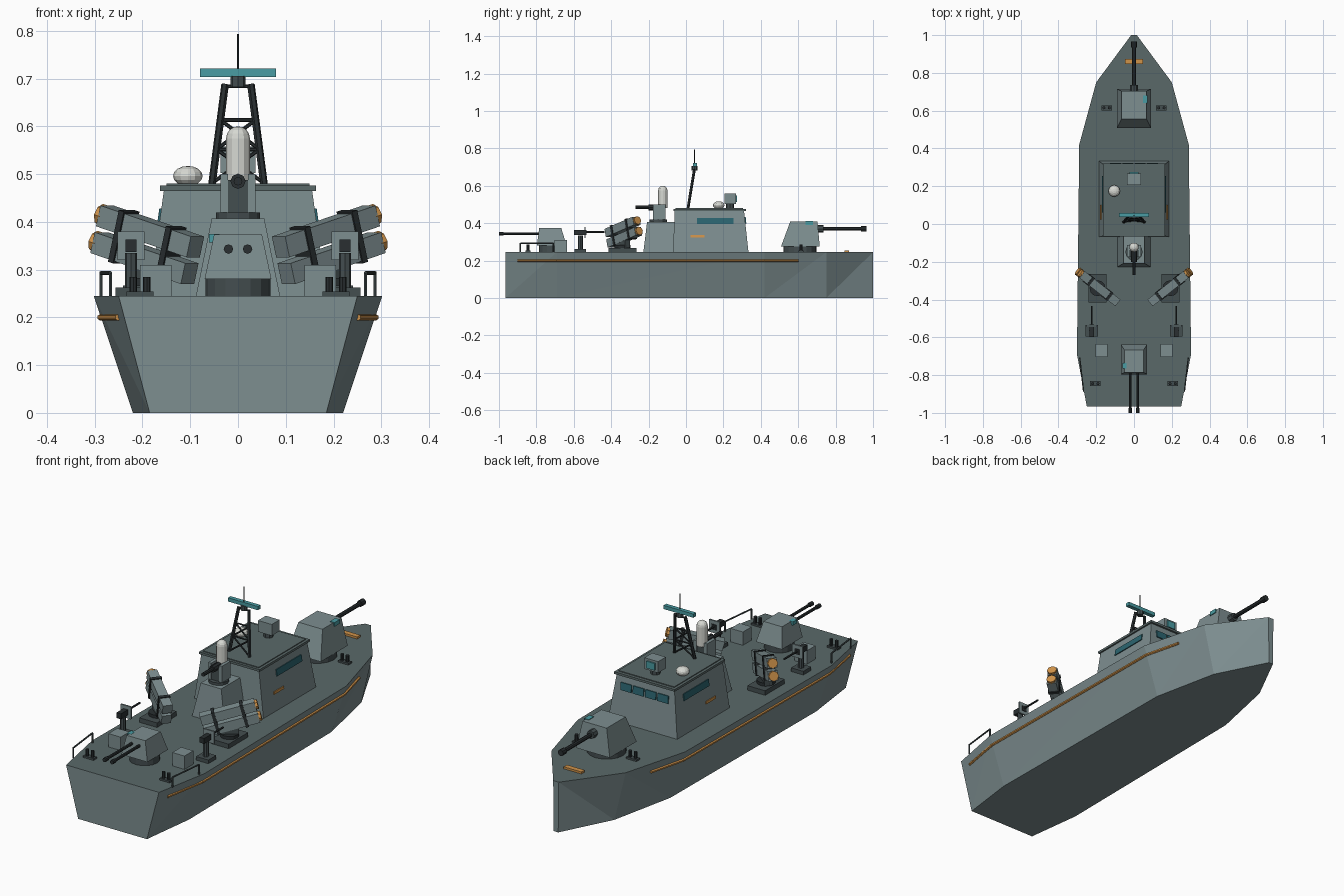
import bpy, bmesh, math
from mathutils import Vector, Matrix, Euler

cube = bpy.data.objects.get("Cube")
if cube:
    bpy.data.objects.remove(cube, do_unlink=True)


def material(name, hex_code):
    lin = []
    for i in (0, 2, 4):
        c = int(hex_code[i:i + 2], 16) / 255
        lin.append(c / 12.92 if c < 0.04 else ((c + 0.055) / 1.055) ** 2.4)
    m = bpy.data.materials.new(name)
    m.use_nodes = True
    m.diffuse_color = (*lin, 1)
    m.node_tree.nodes["Principled BSDF"].inputs["Base Color"].default_value = (*lin, 1)
    return m


GREY = material("hull grey", "7d8e90")
DECK = material("deck grey", "5a6969")
GUN = material("gunmetal", "444e50")
DARK = material("dark steel", "292f31")
TEAL = material("sensor teal", "4a9ca3")
GLASS = material("window glass", "2b6570")
ORANGE = material("orange trim", "d0934a")
WHITE = material("radome white", "d6d8d2")


def finish(name, bm, *mats):
    bmesh.ops.recalc_face_normals(bm, faces=bm.faces)
    me = bpy.data.meshes.new(name)
    bm.to_mesh(me)
    bm.free()
    for m in mats:
        me.materials.append(m)
    ob = bpy.data.objects.new(name, me)
    bpy.context.collection.objects.link(ob)
    return ob


def box(name, centre, size, mat, rot=Matrix.Identity(3)):
    bm = bmesh.new()
    bmesh.ops.create_cube(bm, size=1, matrix=Matrix.Translation(centre) @ rot.to_4x4() @ Matrix.Diagonal((*size, 1)))
    return finish(name, bm, mat)


def beam(name, p, q, r, mat, sides=8, r2=None):
    p, q = Vector(p), Vector(q)
    d = q - p
    bm = bmesh.new()
    bmesh.ops.create_cone(bm, cap_ends=True, segments=sides, radius1=r, radius2=r if r2 is None else r2, depth=d.length,
                          matrix=Matrix.Translation((p + q) / 2) @ d.to_track_quat('Z', 'Y').to_matrix().to_4x4())
    return finish(name, bm, mat)


def frustum(name, low, high, mat):
    """Tapered block; each level is (half width, y back, y front, z)."""
    bm = bmesh.new()
    rings = [[bm.verts.new(v) for v in ((-w, a, z), (w, a, z), (w, b, z), (-w, b, z))]
             for w, a, b, z in (low, high)]
    for ring in rings:
        bm.faces.new(ring)
    for i in range(4):
        j = (i + 1) % 4
        bm.faces.new((rings[0][i], rings[0][j], rings[1][j], rings[1][i]))
    return finish(name, bm, mat)


def dome(name, centre, scale, mat):
    bm = bmesh.new()
    bmesh.ops.create_uvsphere(bm, u_segments=12, v_segments=8, radius=1,
                              matrix=Matrix.Translation(centre) @ Matrix.Diagonal((*scale, 1)))
    return finish(name, bm, mat)


# Hull: stations of (y, deck half width, keel half width)
H = 0.245
stations = [(-0.965, 0.25, 0.185), (-0.69, 0.302, 0.22), (0.42, 0.29, 0.21), (0.75, 0.2, 0.14), (1, 0.015, 0.012)]
bm = bmesh.new()
rows = [[bm.verts.new(v) for v in ((-t, y, H), (-b, y, 0), (b, y, 0), (t, y, H))] for y, t, b in stations]
bm.faces.new(rows[0])
bm.faces.new(rows[-1])
for m, n in zip(rows, rows[1:]):
    for top, low in ((0, 1), (3, 2)):
        bm.faces.new((m[top], m[low], n[top]))
        bm.faces.new((m[low], n[low], n[top]))
    bm.faces.new((m[1], m[2], n[2], n[1]))
    bm.faces.new((m[0], m[3], n[3], n[0])).material_index = 1
finish("hull", bm, GREY, DECK)

# Bridge house with roof and windows
frustum("bridge_house", (0.186, -0.07, 0.334, H), (0.155, -0.06, 0.31, 0.467), GREY)
frustum("bridge_roof", (0.163, -0.067, 0.32, 0.465), (0.163, -0.067, 0.32, 0.476), DECK)
frustum("bridge_roof_panel", (0.15, -0.055, 0.305, 0.475), (0.15, -0.055, 0.305, 0.48), DECK)
for i in range(4):
    box("bridge_front_window", (0.066 * (i - 1.5), 0.317, 0.415), (0.058, 0.008, 0.036), GLASS,
        Euler((0.108, 0, 0)).to_matrix())
for s in (-1, 1):
    lean = Euler((0, -s * 0.139, 0)).to_matrix()
    box("bridge_side_window", (s * 0.163, 0.157, 0.412), (0.008, 0.194, 0.032), GLASS, lean)
    box("bridge_side_stripe", (s * 0.175, 0.062, 0.33), (0.008, 0.075, 0.012), ORANGE, lean)

# Roof sensors
beam("director_stem", (0, 0.235, 0.478), (0, 0.235, 0.505), 0.022, GUN)
box("director_box", (0, 0.237, 0.53), (0.074, 0.06, 0.055), GREY)
box("director_lens", (0, 0.27, 0.53), (0.045, 0.008, 0.034), TEAL)
beam("small_radome_base", (-0.105, 0.175, 0.478), (-0.105, 0.175, 0.492), 0.02, GUN, 12)
dome("small_radome", (-0.105, 0.175, 0.496), (0.031, 0.031, 0.021), WHITE)


# Lattice mast leaning forward
def mast_point(s, t):
    return (s * (0.055 - 0.028 * t), 0.01 + 0.035 * t, 0.475 + 0.213 * t)


for s in (-1, 1):
    beam("mast_leg", mast_point(s, 0), mast_point(s, 1), 0.008, DARK, 6)
    for a, b in ((0.03, 0.36), (0.36, 0.65)):
        beam("mast_brace", mast_point(s, a), mast_point(-s, b), 0.004, DARK, 6)
for t in (0.36, 0.65, 0.98):
    beam("mast_rung", mast_point(-1, t), mast_point(1, t), 0.004, DARK, 6)
beam("radar_pedestal", (0, 0.045, 0.682), (0, 0.045, 0.705), 0.016, GUN)
box("radar_bar", (0, 0.048, 0.712), (0.16, 0.02, 0.018), TEAL)
beam("whip_antenna", (0, 0.045, 0.715), (0, 0.045, 0.793), 0.0025, DARK, 6)

# Close defence gun on its plinth
frustum("defence_plinth", (0.088, -0.228, -0.065, H), (0.055, -0.208, -0.062, 0.407), GREY)
beam("defence_ring", (0, -0.148, 0.405), (0, -0.148, 0.42), 0.046, GUN, 12)
box("defence_mount", (0, -0.143, 0.45), (0.044, 0.06, 0.075), GUN)
for s in (-1, 1):
    box("defence_bracket", (s * 0.029, -0.143, 0.46), (0.016, 0.066, 0.08), GREY)
beam("defence_gun", (0, -0.27, 0.485), (0, -0.13, 0.485), 0.009, DARK)
beam("defence_gun_sleeve", (0, -0.2, 0.485), (0, -0.13, 0.485), 0.016, DARK)
beam("defence_radome", (0, -0.124, 0.48), (0, -0.124, 0.575), 0.025, WHITE, 12)
dome("defence_radome_cap", (0, -0.124, 0.575), (0.025, 0.025, 0.025), WHITE)

# Forward turret
beam("fore_turret_ring", (0, 0.61, H), (0, 0.61, 0.278), 0.088, GUN, 16)
frustum("fore_turret", (0.09, 0.508, 0.715, 0.275), (0.065, 0.557, 0.703, 0.408), GREY)
beam("fore_mantlet", (0, 0.69, 0.37), (0, 0.735, 0.37), 0.02, GUN)
beam("fore_barrel", (0, 0.7, 0.37), (0, 0.96, 0.37), 0.01, DARK)
beam("fore_muzzle", (0, 0.935, 0.37), (0, 0.965, 0.37), 0.015, DARK)
box("fore_sight", (0.06, 0.66, 0.401), (0.025, 0.04, 0.02), TEAL)

# Aft turret with twin barrels
beam("aft_turret_ring", (0, -0.718, H), (0, -0.718, 0.282), 0.068, GUN, 16)
frustum("aft_turret", (0.07, -0.797, -0.638, 0.28), (0.05, -0.785, -0.667, 0.374), GREY)
for s in (-1, 1):
    beam("aft_barrel", (s * 0.02, -0.77, 0.343), (s * 0.02, -0.995, 0.343), 0.007, DARK)
    beam("aft_muzzle", (s * 0.02, -0.975, 0.343), (s * 0.02, -1, 0.343), 0.01, DARK)
box("aft_sight", (-0.05, -0.75, 0.366), (0.022, 0.03, 0.018), TEAL)

# Foredeck hatch bar
box("bow_bar", (0, 0.86, 0.249), (0.095, 0.025, 0.012), ORANGE)

# Everything paired port and starboard
for s in (-1, 1):
    # Missile launcher: two stacked tubes aimed outward and up
    aim = Vector((s * 0.19, 0.15, 0.065)).normalized()
    rot = aim.to_track_quat('Y', 'Z').to_matrix()
    up = rot @ Vector((0, 0, 1))
    mid = Vector((s * 0.19, -0.335, 0.352))
    flat = Euler((0, 0, math.atan2(-aim.x, aim.y))).to_matrix()
    box("launcher_plate", (s * 0.193, -0.34, 0.256), (0.095, 0.15, 0.022), GUN)
    beam("launcher_turntable", (s * 0.193, -0.34, 0.265), (s * 0.193, -0.34, 0.282), 0.042, DARK, 12)
    box("launcher_pedestal", (s * 0.193, -0.338, 0.295), (0.035, 0.08, 0.05), GUN, flat)
    for k in (-1, 1):
        c = mid + up * 0.029 * k
        box("launcher_tube", c, (0.045, 0.25, 0.045), GREY, rot)
        beam("launcher_cap", c + aim * 0.12, c + aim * 0.136, 0.023, ORANGE)
        box("launcher_band", mid + aim * 0.065 * k, (0.053, 0.014, 0.112), DARK, rot)

    # Deck machine gun facing forward
    x = s * 0.224
    box("machine_gun_base", (x, -0.565, 0.254), (0.066, 0.06, 0.018), GUN)
    beam("machine_gun_post", (x, -0.565, 0.26), (x, -0.565, 0.335), 0.013, GUN)
    box("machine_gun_body", (x, -0.565, 0.35), (0.024, 0.065, 0.026), DARK)
    box("machine_gun_shield", (x, -0.54, 0.35), (0.056, 0.008, 0.06), GREY)
    beam("machine_gun_barrel", (x, -0.56, 0.352), (x, -0.435, 0.352), 0.005, DARK, 6)

    # Deck locker
    box("deck_locker", (s * 0.172, -0.67, 0.277), (0.066, 0.068, 0.066), GREY)

    # Mooring bollards
    for bx, by in ((0.145, 0.615), (0.205, -0.845)):
        box("bollard_plate", (s * bx, by, 0.249), (0.056, 0.026, 0.01), GUN)
        for k in (-1, 1):
            px = s * bx + k * 0.014
            beam("bollard_post", (px, by, 0.25), (px, by, 0.285), 0.008, DARK)

    # Stern handrail
    a, b = Vector((s * 0.267, -0.885, H)), Vector((s * 0.287, -0.71, H))
    lift = Vector((0, 0, 0.048))
    for p in (a, b):
        beam("handrail_post", p, p + lift, 0.004, GUN, 6)
    beam("handrail_bar", a + lift, b + lift, 0.004, GUN, 6)

    # Orange rubbing strake along the hull side
    path = [(s * w, y, 0.2) for w, y in ((0.251, -0.9), (0.288, -0.69), (0.277, 0.42), (0.232, 0.6))]
    for p, q in zip(path, path[1:]):
        beam("rubbing_strake", p, q, 0.007, ORANGE, 6)
